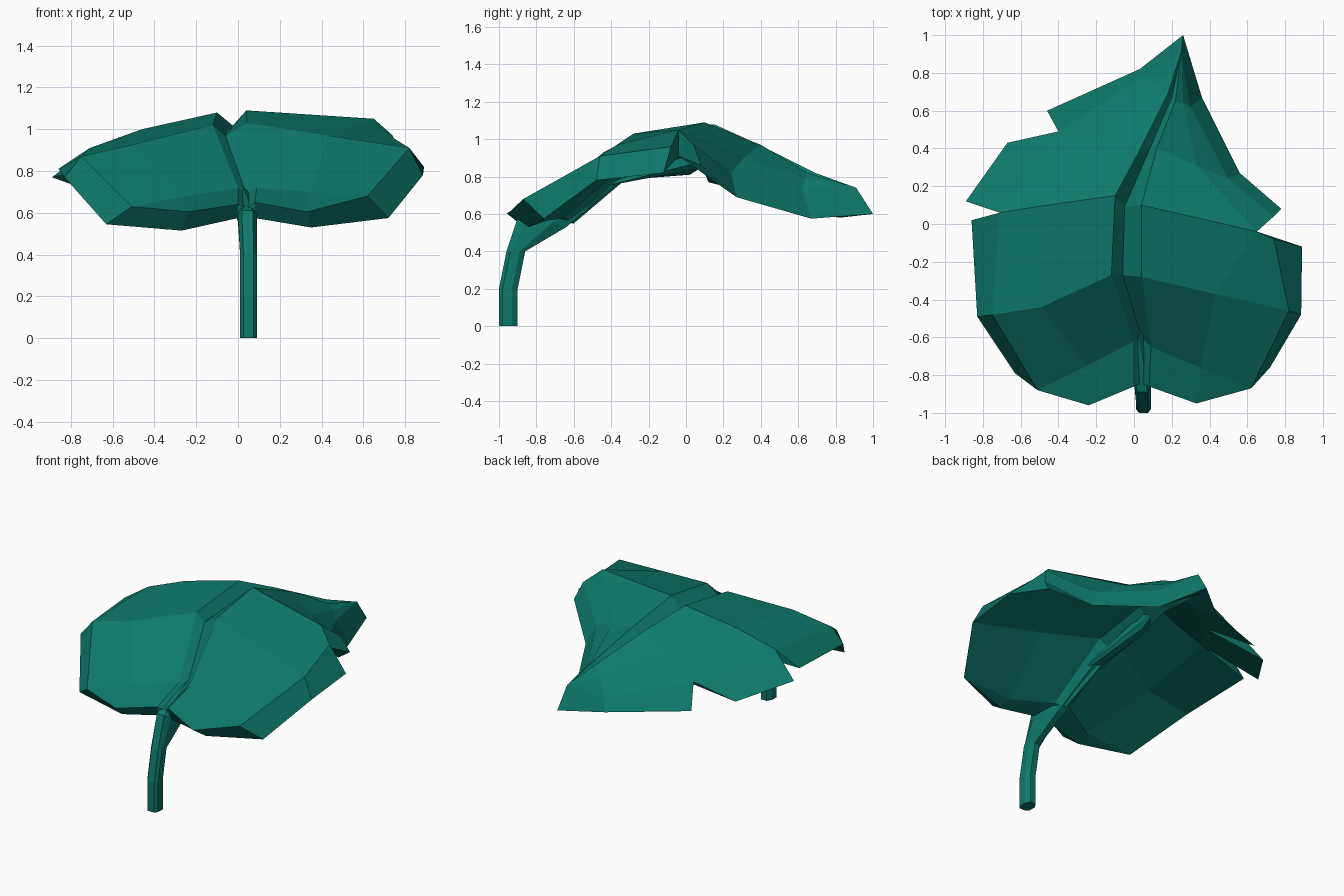
import bpy
import bmesh
from mathutils import Vector

default_cube = bpy.data.objects.get("Cube")
if default_cube:
    bpy.data.objects.remove(default_cube, do_unlink=True)

# Single leaf colour
leaf_green = bpy.data.materials.new("teal_green")
leaf_green.use_nodes = True
colour = (0.004, 0.19, 0.145, 1)
leaf_green.diffuse_color = colour
leaf_green.node_tree.nodes["Principled BSDF"].inputs["Base Color"].default_value = colour


def finish(name, bm):
    """Clean the mesh and add it to the scene, flat shaded."""
    bmesh.ops.remove_doubles(bm, verts=bm.verts, dist=0.002)
    bmesh.ops.dissolve_degenerate(bm, edges=bm.edges, dist=0.001)
    bmesh.ops.recalc_face_normals(bm, faces=bm.faces)
    mesh = bpy.data.meshes.new(name)
    bm.to_mesh(mesh)
    bm.free()
    mesh.materials.append(leaf_green)
    obj = bpy.data.objects.new(name, mesh)
    bpy.context.collection.objects.link(obj)


def add_sheet(bm, top, bottom, walls):
    """Add upper and lower skins, joined by walls along the listed outline steps."""
    rows, cols = len(top), len(top[0])
    upper, lower = [[[bm.verts.new(p) for p in row] for row in g] for g in (top, bottom)]
    for g in (upper, lower):
        for i in range(rows - 1):
            for j in range(cols - 1):
                bm.faces.new((g[i][j], g[i][j + 1], g[i + 1][j + 1], g[i + 1][j]))
    for i, j in walls:
        bm.faces.new((upper[i][j], upper[i][j + 1], lower[i][j + 1], lower[i][j]))


def lowered(p):
    return Vector(p) - Vector((0, 0, 0.14))


def add_lobe(bm, rows, front_rim=None):
    """Each row runs crest, middle, upper edge, lower rim."""
    bottom = [[lowered(r[0]), lowered(r[1]), r[3], r[3]] for r in rows]
    if front_rim:
        bottom[0] = front_rim + [rows[0][3]] * 2
    first = range(0 if front_rim else 1, 3)
    last = len(rows) - 1
    add_sheet(bm, rows, bottom, [(0, j) for j in first] + [(last, 1), (last, 2)])


# Central fold: two crests with a valley between them, from stalk to tip
tip = (.25, .91, .74)
tip_rim = (.26, 1, .6)
crest_a = [(0, -.86, .64), (0, -.62, .72), (-.12, -.27, 1.02), (-.1, .15, 1.08),
           (.02, .37, .98), (.18, .69, .82), tip]
crest_b = [(.08, -.86, .65), (.09, -.65, .72), (.04, -.28, 1.03), (.04, .1, 1.09),
           (.12, .4, .97), (.22, .65, .82), tip]
valley = [(.04, -.84, .62), (.04, -.6, .69), (-.06, -.27, .97), (-.05, .09, .99),
          (.08, .39, .91), (.2, .67, .79), tip]
rim_a, rim_b = (0, -.84, .575), (.08, -.84, .575)
blade = bmesh.new()
fold = [list(row) for row in zip(crest_a, valley, crest_b)]
fold_under = [[lowered(p) for p in row] for row in fold]
fold_under[0] = [rim_a, (.04, -.84, .56), rim_b]
add_sheet(blade, fold, fold_under, [(0, 0), (0, 1)])

# Front lobe on the left
edge, rim = (.62, -.87, .68), (.72, -.76, .575)
shoulder = (.65, -.04, 1.05)
add_lobe(blade, [
    [crest_b[0], (.33, -.95, .605), edge, rim],
    [crest_b[1], (.35, -.76, .7), edge, rim],
    [crest_b[2], (.43, -.37, .97), (.82, -.46, .91), (.885, -.48, .78)],
    [crest_b[3], shoulder, (.74, -.08, .96), (.89, -.12, .82)],
], [rim_b, (.35, -.84, .53)])

# Front lobe on the right
edge, rim = (-.51, -.88, .63), (-.63, -.79, .545)
brow, brow_edge = (-.46, .1, 1), (-.71, .06, .91)
add_lobe(blade, [
    [crest_a[0], (-.24, -.96, .605), edge, rim],
    [crest_a[1], (-.25, -.75, .68), edge, rim],
    [crest_a[2], (-.49, -.44, .93), (-.75, -.48, .87), (-.83, -.49, .77)],
    [crest_a[3], brow, brow_edge, (-.86, .02, .81)],
], [rim_a, (-.27, -.85, .515)])

# Back lobes, separated by notches in the outline
add_lobe(blade, [
    [crest_b[3], shoulder, (.74, .04, .97), (.78, .08, .86)],
    [crest_b[4], (.33, .31, .9), (.5, .24, .82), (.56, .27, .69)],
    [crest_b[5], (.26, .64, .79), (.3, .62, .74), (.36, .67, .575)],
    [tip, tip, tip, tip_rim],
])
notch, notch_mid = (-.4, .49, .775), (-.2, .43, .88)
add_lobe(blade, [
    [crest_a[3], brow, brow_edge, (-.89, .12, .77)],
    [crest_a[4], notch_mid, notch, (-.67, .43, .69)],
])
add_lobe(blade, [
    [crest_a[4], notch_mid, notch, (-.46, .6, .635)],
    [crest_a[5], (.12, .74, .76), (.06, .79, .66), (.03, .82, .58)],
    [tip, tip, tip, tip_rim],
])
finish("leaf_blade", blade)

# Stalk flaring into the vein under the leaf: x, half width, front (y, z), back (y, z)
stations = [
    (.05, .04, (-1, 0), (-.9, 0)),
    (.05, .04, (-1, .2), (-.9, .2)),
    (.05, .04, (-.96, .4), (-.86, .4)),
    (.045, .045, (-.89, .61), (-.64, .53)),
    (-.01, .045, (-.5, .74), (-.37, .76)),
    (-.045, .04, (0, .93), (.05, .84)),
    (-.01, .02, (.15, .93), (.16, .86)),
]
profile = [(-1, .2), (-.6, 0), (.6, 0), (1, .2), (1, .7), (.5, 1), (-.5, 1), (-1, .7)]
bm = bmesh.new()
rings = []
for x, width, front, back in stations:
    start, end = Vector((x, *front)), Vector((x, *back))
    rings.append([bm.verts.new(start.lerp(end, t) + Vector((width * s, 0, 0)))
                  for s, t in profile])
count = len(profile)
for r, s in zip(rings, rings[1:]):
    for k in range(count):
        n = (k + 1) % count
        bm.faces.new((r[k], r[n], s[n], s[k]))
bm.faces.new(rings[0])
bm.faces.new(rings[-1])
finish("stalk_and_vein", bm)
